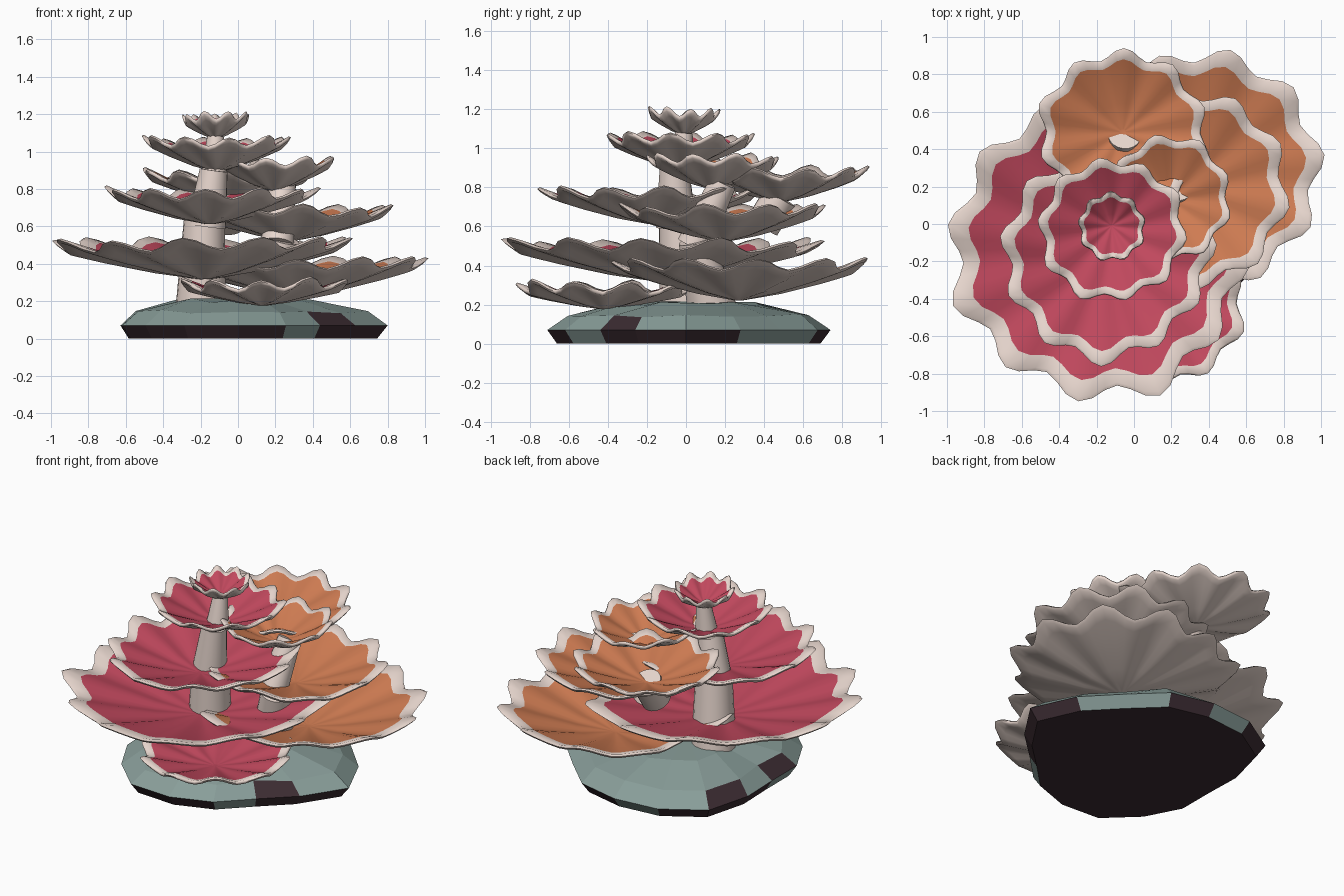
import bpy, bmesh, math, random
from mathutils import Vector

random.seed(4)
cube = bpy.data.objects.get("Cube")
if cube:
    bpy.data.objects.remove(cube, do_unlink=True)


def material(name, rgb):
    m = bpy.data.materials.new(name)
    m.use_nodes = True
    m.diffuse_color = (*rgb, 1)
    m.node_tree.nodes["Principled BSDF"].inputs["Base Color"].default_value = (*rgb, 1)
    return m


cream = material("cream flesh", (0.82, 0.69, 0.63))
pink = material("crimson pink", (0.53, 0.065, 0.11))
orange = material("warm orange", (0.62, 0.20, 0.085))
teal = material("grey teal stone", (0.25, 0.34, 0.32))
plum = material("dark plum stone", (0.045, 0.025, 0.032))


def make_object(name, bm, mats, smooth=True):
    bmesh.ops.recalc_face_normals(bm, faces=bm.faces)
    mesh = bpy.data.meshes.new(name)
    bm.to_mesh(mesh)
    bm.free()
    for m in mats:
        mesh.materials.append(m)
    ob = bpy.data.objects.new(name, mesh)
    bpy.context.collection.objects.link(ob)
    if smooth:
        bpy.ops.object.select_all(action='DESELECT')
        ob.select_set(True)
        bpy.context.view_layer.objects.active = ob
        bpy.ops.object.shade_smooth_by_angle(angle=math.radians(80))
    return ob


def skin(bm, rings, mat_of):
    """Join successive vertex rings with quads; mat_of(band, column) picks the colour."""
    n = len(rings[0])
    for b, (lo, hi) in enumerate(zip(rings, rings[1:])):
        for i in range(n):
            j = (i + 1) % n
            f = bm.faces.new((lo[i], lo[j], hi[j], hi[i]))
            f.material_index = mat_of(b, i)


def ruffled_plate(name, colour, x, y, radius, z_low, z_rim, lobes, phase):
    """Shallow bowl with a lobed, wavy edge and a cream border."""
    bm = bmesh.new()
    per_lobe = 6
    n = lobes * per_lobe
    reach = [random.uniform(-0.04, 0.04) for _ in range(lobes)]
    lift = [random.uniform(-0.012, 0.012) for _ in range(lobes)]
    thick = 0.024
    border = 0.83 if radius < 0.25 else 0.87
    profile = [(t, 0) for t in (0.04, 0.35, 0.7, border, 0.975)]
    profile += [(1, thick / 2)]
    profile += [(t, thick) for t in (0.975, border, 0.7, 0.35, 0.04)]
    wave = 0.019 + 0.016 * radius
    rings = []
    for t, up in profile:
        ring = []
        for i in range(n):
            # blend the random variation between neighbouring lobes
            k, f = divmod(i / per_lobe, 1)
            k, k2 = int(k), (int(k) + 1) % lobes
            f = f * f * (3 - 2 * f)
            grow = reach[k] * (1 - f) + reach[k2] * f
            rise = lift[k] * (1 - f) + lift[k2] * f
            a = phase + math.tau * i / n
            swell = math.cos(lobes * (a - phase))
            r = radius * t * (0.955 + t * (0.06 * swell + grow))
            z = z_low + up + (z_rim - z_low - thick) * t ** 1.35
            z += t ** 1.6 * (wave * swell + rise)
            ring.append(bm.verts.new((x + r * math.cos(a), y + r * math.sin(a), z)))
        rings.append(ring)
    skin(bm, rings, lambda b, i: 1 if b > 6 else 0)
    bm.faces.new(rings[0])
    bm.faces.new(rings[-1]).material_index = 1
    make_object(name, bm, [cream, colour])


def stem(name, start, end, r_start, r_end):
    a, b = Vector(start), Vector(end)
    bm = bmesh.new()
    bmesh.ops.create_cone(bm, cap_ends=True, segments=20, radius1=r_start,
                          radius2=r_end, depth=(b - a).length)
    ob = make_object(name, bm, [cream])
    ob.location = (a + b) / 2
    ob.rotation_mode = 'QUATERNION'
    ob.rotation_quaternion = (b - a).to_track_quat('Z', 'Y')


# Ruffled plates: colour, centre, radius, underside height, rim height, lobes, phase
plates = {
    "pink_plate_crown": (pink, -0.12, -0.01, 0.185, 1.065, 1.19, 9, 0.2),
    "pink_plate_upper": (pink, -0.115, -0.03, 0.39, 0.89, 1.06, 10, 0.5),
    "pink_plate_middle": (pink, -0.15, -0.17, 0.57, 0.61, 0.785, 11, 0.1),
    "pink_plate_wide": (pink, -0.18, -0.12, 0.82, 0.315, 0.51, 12, 3.0),
    "pink_plate_front": (pink, 0.13, -0.42, 0.46, 0.175, 0.30, 10, 0.3),
    "orange_plate_back": (orange, -0.06, 0.49, 0.46, 0.725, 0.885, 10, 0.3),
    "orange_plate_upper": (orange, 0.19, 0.13, 0.34, 0.79, 0.95, 9, 0.4),
    "orange_plate_middle": (orange, 0.28, 0.19, 0.54, 0.52, 0.69, 10, 6.1),
    "orange_plate_wide": (orange, 0.32, 0.27, 0.67, 0.22, 0.41, 11, 0.14),
}
for name, spec in plates.items():
    ruffled_plate(name, *spec)

# Stems carrying the plates
stem("main_stem_lower", (-0.20, 0.0, 0.15), (-0.18, -0.03, 0.63), 0.135, 0.11)
stem("main_stem_upper", (-0.17, -0.05, 0.60), (-0.13, -0.06, 0.90), 0.105, 0.075)
stem("main_stem_tip", (-0.13, -0.03, 0.88), (-0.12, -0.01, 1.08), 0.07, 0.045)
stem("side_stem_lower", (0.15, 0.14, 0.15), (0.24, 0.05, 0.53), 0.13, 0.09)
stem("side_stem_upper", (0.21, 0.04, 0.50), (0.24, 0.19, 0.825), 0.09, 0.07)
stem("back_stem", (-0.06, 0.39, 0.60), (-0.05, 0.48, 0.75), 0.09, 0.09)
stem("front_stem", (0.02, -0.12, 0.13), (0.09, -0.32, 0.16), 0.07, 0.03)

# Faceted rock base: outline radius for each corner, counter-clockwise from +x
outline = (0.80, 0.73, 0.68, 0.73, 0.74, 0.77, 0.78, 0.68,
           0.62, 0.67, 0.70, 0.75, 0.71, 0.67, 0.62, 0.68)
bm = bmesh.new()
sides = len(outline)
rings = []
for height, scale in ((0, 0.93), (0.07, 1.0), (0.145, 0.85), (0.205, 0.5)):
    ring = []
    for i, reach in enumerate(outline):
        a = math.tau * i / sides
        r = reach * scale
        z = height
        if height > 0.1:
            r *= random.uniform(0.97, 1.03)
            z += random.uniform(-0.012, 0.012)
        ring.append(bm.verts.new((r * math.cos(a), r * math.sin(a), z)))
    rings.append(ring)


def rock_colour(band, i):
    if band == 0:
        return 0 if i in (1, 2, 4, 8, 13) else 1
    return 1 if band == 1 and i in (6, 8, 14) else 0


skin(bm, rings, rock_colour)
bm.faces.new(rings[0]).material_index = 1
peak = bm.verts.new((0.0, 0.0, 0.215))
for i in range(sides):
    bm.faces.new((rings[-1][i], rings[-1][(i + 1) % sides], peak))
make_object("rock_base", bm, [teal, plum], smooth=False)
